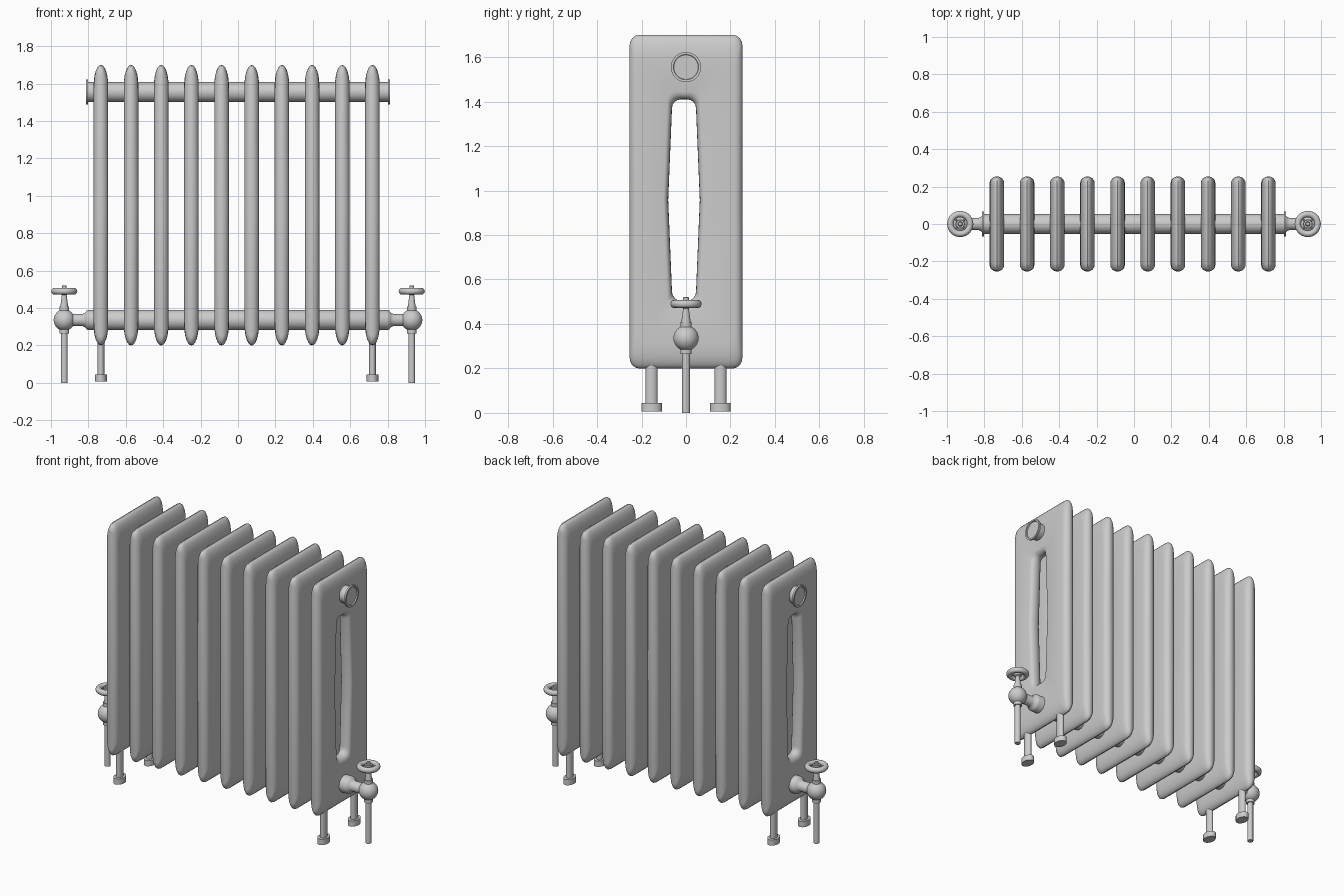
import bpy, bmesh, math
from mathutils import Vector

if "Cube" in bpy.data.objects:
    bpy.data.objects.remove(bpy.data.objects["Cube"])

def loft(name, rings, wrap=False):
    """Skin a list of closed point rings; wrap joins last to first, otherwise ends are capped."""
    bm = bmesh.new()
    vs = [[bm.verts.new(p) for p in r] for r in rings]
    n, m = len(rings), len(rings[0])
    for i in range(n if wrap else n - 1):
        a, b = vs[i], vs[(i + 1) % n]
        for j in range(m):
            k = (j + 1) % m
            bm.faces.new((a[j], a[k], b[k], b[j]))
    if not wrap:
        bm.faces.new(vs[0])
        bm.faces.new(vs[-1])
    bmesh.ops.recalc_face_normals(bm, faces=bm.faces)
    me = bpy.data.meshes.new(name)
    bm.to_mesh(me)
    bm.free()
    ob = bpy.data.objects.new(name, me)
    bpy.context.collection.objects.link(ob)
    return ob

def lathe(name, profile, axis='Z', loc=(0, 0, 0), sides=24, sy=1.0):
    """Turn (position, radius) pairs around the X or Z axis; sy widens the turning in y."""
    rings = []
    for t, r in profile:
        ring = []
        for i in range(sides):
            a = 2 * math.pi * (i + 0.5) / sides
            c, s = r * math.cos(a), r * math.sin(a) * sy
            ring.append((t, s, c) if axis == 'X' else (c, s, t))
        rings.append(ring)
    ob = loft(name, rings)
    ob.location = loc
    return ob

def outline(x, y0, y1, z0, z1, ry, rz, bulge=0.0, steps=4):
    """Rounded rectangle in the yz plane with a mid point on each long side."""
    zm, pts = (z0 + z1) / 2, []
    corners = [(y1 - ry, z1 - rz, 0), (y0 + ry, z1 - rz, 90),
               (y0 + ry, z0 + rz, 180), (y1 - ry, z0 + rz, 270)]
    for n, (cy, cz, a0) in enumerate(corners):
        if n == 2:
            pts.append(Vector((x, y0 - bulge, zm)))
        for i in range(steps + 1):
            a = math.radians(a0 + 90 * i / steps)
            pts.append(Vector((x, cy + ry * math.cos(a), cz + rz * math.sin(a))))
    pts.append(Vector((x, y1 + bulge, zm)))
    return pts

# radiator sections: rounded slabs with a long slot
H = 0.039
rings = []
for i in range(13):          # outer rim
    t = math.pi * i / 12
    x, k = H * math.cos(t), 1 - math.sin(t)
    dy, dz = 0.036 * k, 0.11 * k
    rings.append(outline(x, -0.254 + dy, 0.254 - dy, 0.2 + dz, 1.7 - dz, 0.042, 0.05))
for i in range(9):           # slot rim
    t = math.pi - math.pi * i / 8
    x, k = H * math.cos(t), 1 - math.sin(t)
    dy, dz = 0.022 * k, 0.035 * k
    rings.append(outline(x, -0.063 - dy, 0.045 + dy, 0.505 - dz, 1.41 + dz, 0.04, 0.04, 0.017))
section = loft("radiator_section", rings, wrap=True)
xs = [-0.733 + 0.1613 * i for i in range(10)]
section.location.x = xs[0]
for i, x in enumerate(xs[1:], 2):
    ob = section.copy()
    ob.name = f"radiator_section_{i}"
    ob.location.x = x
    bpy.context.collection.objects.link(ob)

# upper pipe with flanged, recessed ends
half = [(0.802, 0.053), (0.802, 0.068), (0.813, 0.068), (0.813, 0.057), (0.806, 0.055)]
lathe("upper_pipe", [(-t, r) for t, r in reversed(half)] + half, 'X', (0, 0, 1.555), 32)

# lower pipe narrowing into the valve necks
half = [(0.80, 0.054), (0.808, 0.051), (0.818, 0.038), (0.83, 0.033), (0.925, 0.033)]
lathe("lower_pipe", [(-t, r) for t, r in reversed(half)] + half, 'X', (0, 0, 0.336), 32)

for s, side in ((-1, "left"), (1, "right")):
    vx = 0.929 * s
    # valve body: supply pipe, collar, ball, collar, tapered stem and hub
    ball = []
    for i in range(13):
        a = math.radians(-63 + 126 * i / 12)
        ball.append((0.336 + 0.057 * math.sin(a), 0.057 * math.cos(a)))
    lathe(f"{side}_valve",
          [(0, 0.018), (0.265, 0.018), (0.265, 0.026), (0.28, 0.026)] + ball +
          [(0.392, 0.026), (0.408, 0.026), (0.408, 0.021), (0.47, 0.013), (0.475, 0.022),
           (0.505, 0.022), (0.505, 0.013), (0.518, 0.013), (0.522, 0.009)],
          loc=(vx, 0, 0))
    # hand wheel
    rim = []
    for i in range(32):
        a = 2 * math.pi * i / 32
        ring = []
        for j in range(12):
            b = 2 * math.pi * j / 12
            r = 0.053 + 0.017 * math.cos(b)
            ring.append((r * math.cos(a), r * math.sin(a), 0.018 * math.sin(b)))
        rim.append(ring)
    loft(f"{side}_hand_wheel", rim, wrap=True).location = (vx, 0, 0.49)
    # wheel spokes
    for n in range(2):
        ob = lathe(f"{side}_wheel_spoke_{n + 1}", [(-0.05, 0.007), (0.05, 0.007)], 'X',
                   (vx, 0, 0.49), 8)
        ob.rotation_euler.z = math.pi / 4 + n * math.pi / 2
    # oval legs with feet under the end sections
    for sy, face in ((-1, "front"), (1, "back")):
        lathe(f"{side}_{face}_leg",
              [(0.007, 0.033), (0.044, 0.033), (0.044, 0.019), (0.24, 0.019)],
              loc=(xs[0] if s < 0 else xs[-1], 0.155 * sy, 0), sides=16, sy=1.42)

# smooth shading with crisp edges
bpy.ops.object.select_all(action='SELECT')
bpy.context.view_layer.objects.active = section
bpy.ops.object.shade_smooth_by_angle(angle=math.radians(40))
